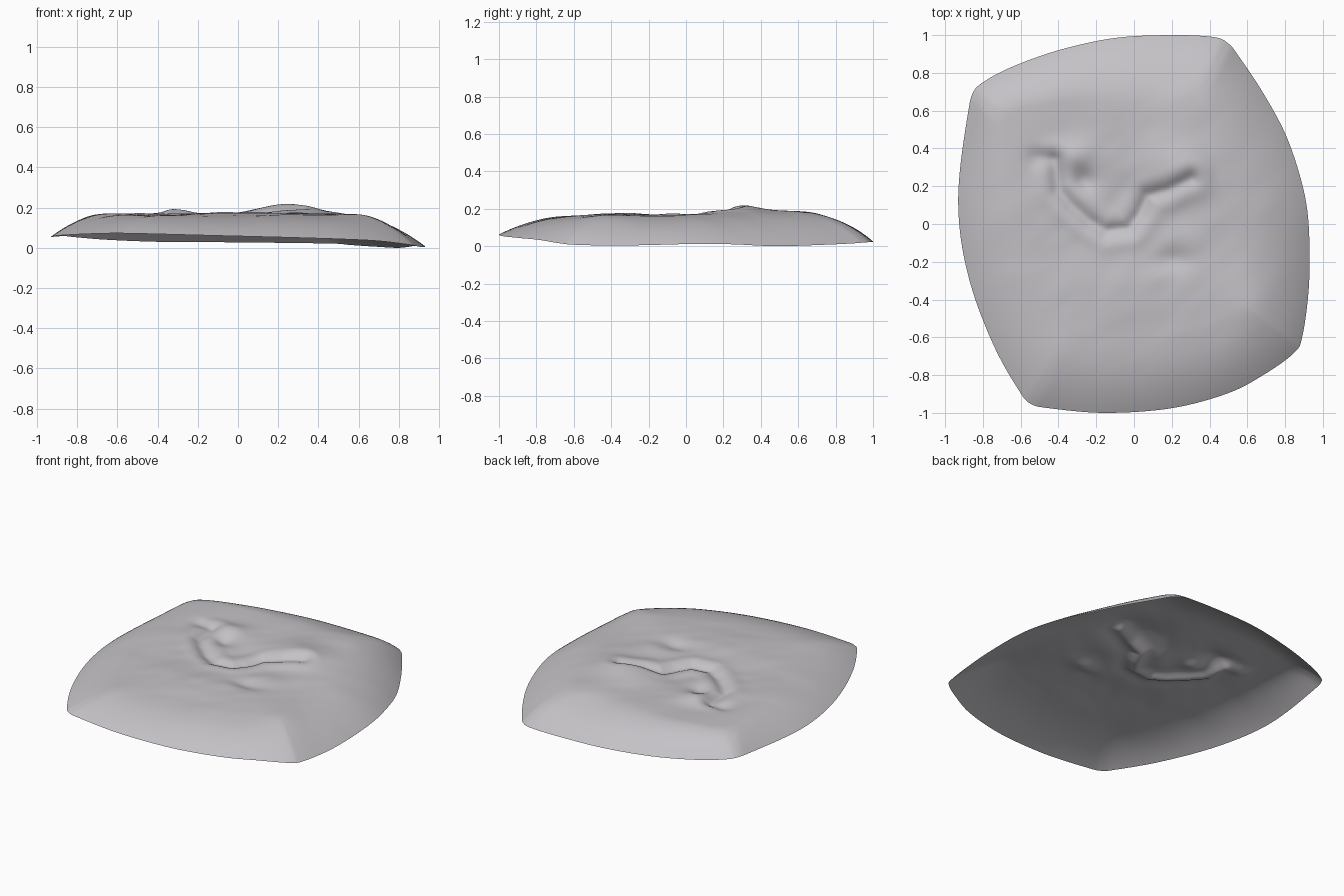
import bpy, bmesh, math
from mathutils import Vector, noise

# Rim control points: x, y, height, width of the slope inward
RIM = [(0.93, -0.2, .006, .40), (0.92, 0.05, .012, .40), (0.88, 0.25, .010, .40),
       (0.80, 0.48, .000, .38), (0.68, 0.70, .006, .36), (0.56, 0.88, .014, .34),
       (0.50, 0.955, .020, .34), (0.42, 0.99, .022, .34), (0.2, 1.0, .025, .34),
       (-0.1, 0.985, .028, .32), (-0.4, 0.92, .030, .28), (-0.65, 0.83, .040, .24),
       (-0.80, 0.75, .052, .22), (-0.855, 0.69, .058, .22), (-0.88, 0.58, .058, .22),
       (-0.92, 0.3, .055, .26), (-0.93, 0.08, .055, .28), (-0.905, -0.15, .06, .30),
       (-0.84, -0.4, .065, .32), (-0.73, -0.67, .07, .34), (-0.61, -0.88, .073, .36),
       (-0.55, -0.95, .072, .36), (-0.45, -0.975, .07, .36), (-0.15, -1.0, .062, .38),
       (0.2, -0.975, .053, .38), (0.5, -0.895, .044, .38), (0.7, -0.79, .034, .38),
       (0.85, -0.68, .016, .38), (0.89, -0.6, .008, .38), (0.92, -0.4, .003, .40)]

# Broad mounds and hollows: x, y, amount, radius x, radius y
BUMPS = [(.22, .32, .045, .20, .17), (.25, .60, .020, .20, .13), (-.30, .36, .026, .09, .08),
         (-.26, .23, -.022, .06, .06), (-.50, .35, -.022, .06, .05), (-.62, .15, .008, .15, .25),
         (-.02, .16, -.012, .12, .12), (.20, -.19, -.020, .10, .06), (.0, -.35, .018, .40, .20),
         (.28, -.08, .012, .10, .07), (.45, .2, .010, .2, .25), (.64, -.45, .008, .12, .12),
         (-.1, .62, .006, .25, .2)]

# Winding gully
GULLY = [(-.42, .34), (-.40, .18), (-.33, .10), (-.24, .02), (-.15, -.035), (-.03, -.02),
         (.03, .06), (.07, .15), (.18, .18), (.3, .24)]


def catmull(a, b, c, d, t):
    return 0.5 * (2 * b + (c - a) * t + (2 * a - 5 * b + 4 * c - d) * t * t
                  + (3 * b - a - 3 * c + d) * t ** 3)


def gully_distance(x, y):
    p = Vector((x, y))
    best = 9.0
    for a, b in zip(GULLY, GULLY[1:]):
        a, b = Vector(a), Vector(b)
        e = b - a
        t = max(0, min(1, (p - a).dot(e) / e.length_squared))
        best = min(best, (p - a - e * t).length)
    return best


def plateau(x, y):
    z = 0.162 + 0.005 * y
    for bx, by, amt, rx, ry in BUMPS:
        z += amt * math.exp(-((x - bx) / rx) ** 2 - ((y - by) / ry) ** 2)
    if abs(x) < .7 and abs(y) < .6:
        g = gully_distance(x, y)
        z += -.020 * math.exp(-(g / .035) ** 2) + .006 * math.exp(-((g - .08) / .04) ** 2)
    # gentle erosion, stretched along the diagonal
    u, v = x * .8 + y * .6, y * .8 - x * .6
    fade = math.exp(-(x * x + y * y) / .35)
    z += .004 * noise.noise((u * 3, v * 5, 1.7))
    z += .005 * fade * noise.noise((u * 6, v * 10, 4.2))
    return z


# Smooth closed rim
STEPS, RINGS = 8, 90
rim = []
n = len(RIM)
for i in range(n):
    q = [RIM[(i + k) % n] for k in (-1, 0, 1, 2)]
    for s in range(STEPS):
        rim.append([catmull(q[0][k], q[1][k], q[2][k], q[3][k], s / STEPS) for k in range(4)])

# Terrain sheet made of rings from the centre to the rim
bm = bmesh.new()
centre = bm.verts.new((0, 0, plateau(0, 0)))
rings = []
for r in range(1, RINGS + 1):
    t = r / RINGS
    ring = []
    for x, y, rz, w in rim:
        d = (1 - t) * math.hypot(x, y) * .95
        f = 1 - max(0, 1 - d / w) ** 2.1
        ring.append(bm.verts.new((x * t, y * t, max(0, rz + (plateau(x * t, y * t) - rz) * f))))
    rings.append(ring)
m = len(rim)
for i in range(m):
    j = (i + 1) % m
    bm.faces.new((centre, rings[0][i], rings[0][j]))
    for a, b in zip(rings, rings[1:]):
        bm.faces.new((a[i], b[i], b[j], a[j]))
for face in bm.faces:
    face.smooth = True

mesh = bpy.data.meshes.new("terrain")
bm.to_mesh(mesh)
bm.free()
mat = bpy.data.materials.new("grey stone")
mat.diffuse_color = (0.56, 0.54, 0.57, 1)
mesh.materials.append(mat)
bpy.context.collection.objects.link(bpy.data.objects.new("terrain", mesh))
